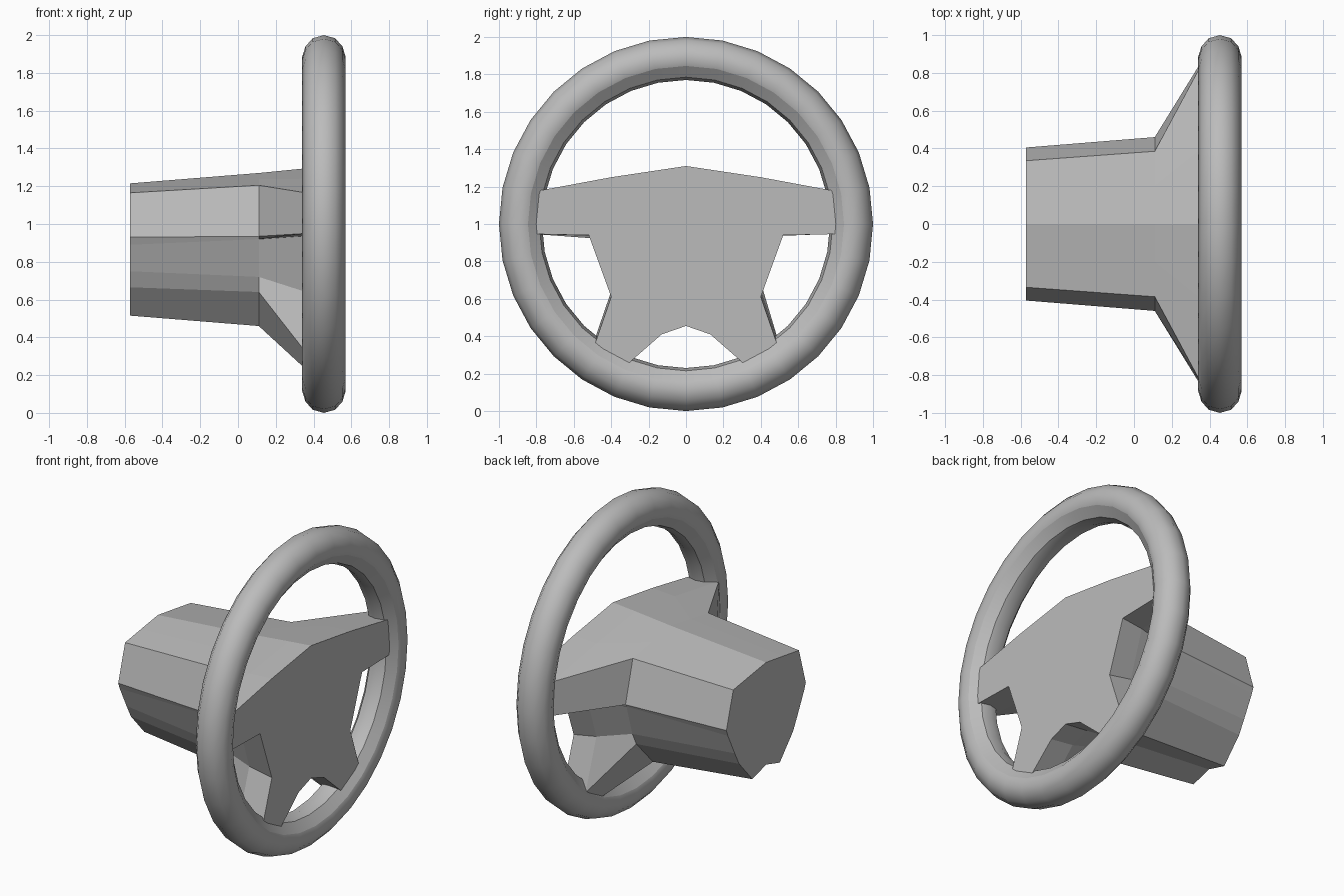
import bpy, bmesh
from math import sin, cos, pi

cube = bpy.data.objects.get("Cube")
if cube:
    bpy.data.objects.remove(cube, do_unlink=True)

grey = bpy.data.materials.new("plain_grey")
grey.use_nodes = True
grey.diffuse_color = (0.5, 0.5, 0.5, 1)
grey.node_tree.nodes["Principled BSDF"].inputs["Base Color"].default_value = (0.5, 0.5, 0.5, 1)


def finish(name, bm):
    bmesh.ops.recalc_face_normals(bm, faces=bm.faces)
    mesh = bpy.data.meshes.new(name)
    bm.to_mesh(mesh)
    bm.free()
    mesh.materials.append(grey)
    obj = bpy.data.objects.new(name, mesh)
    bpy.context.collection.objects.link(obj)
    return obj


def bridge(bm, a, b):
    """Join two closed loops of equal length with quads."""
    count = len(a)
    for i in range(count):
        j = (i + 1) % count
        bm.faces.new((a[i], a[j], b[j], b[i]))


# Rim: a rounded profile (x offset, radius) swept around the x axis
RIM_X, SEGMENTS = 0.455, 32
half = [(0.06, 0.983), (0.098, 0.94), (0.115, 0.885), (0.1, 0.845), (0.055, 0.785)]
profile = [(0, 1.0)] + half + [(0, 0.77)] + [(-x, r) for x, r in reversed(half)]
creases = {4, 5, len(profile) - 4, len(profile) - 5}

bm = bmesh.new()
rings = []
for s in range(SEGMENTS):
    t = 2 * pi * s / SEGMENTS
    rings.append([bm.verts.new((RIM_X + x, r * sin(t), 1 + r * cos(t))) for x, r in profile])
for s in range(SEGMENTS):
    bridge(bm, rings[s], rings[(s + 1) % SEGMENTS])
for face in bm.faces:
    face.smooth = True
for s in range(SEGMENTS):
    for k in creases:
        bm.edges.get((rings[s][k], rings[(s + 1) % SEGMENTS][k])).smooth = False
finish("steering_rim", bm)

# Hub: half sections (y, z) from the column end to the front plate, in the order
# peak, shoulder, arm top, arm bottom, armpit, waist, spoke outside, spoke inside, notch, centre
sections = [
    (-0.572, [(0, 1.215), (0.17, 1.19), (0.335, 1.165), (0.405, 0.93), (0.39, 0.89),
              (0.32, 0.75), (0.275, 0.665), (0.14, 0.515), (0.07, 0.535), (0, 0.555)]),
    (0.11, [(0, 1.27), (0.2, 1.237), (0.385, 1.205), (0.46, 0.935), (0.45, 0.92),
            (0.39, 0.72), (0.35, 0.64), (0.18, 0.46), (0.09, 0.48), (0, 0.5)]),
    (0.36, [(0, 1.295), (0.4, 1.24), (0.85, 1.165), (0.865, 0.95), (0.5, 0.937),
            (0.4, 0.64), (0.51, 0.32), (0.34, 0.23), (0.13, 0.43), (0, 0.47)]),
    (0.522, [(0, 1.31), (0.4, 1.25), (0.82, 1.172), (0.84, 0.947), (0.52, 0.94),
             (0.4, 0.61), (0.5, 0.32), (0.33, 0.235), (0.13, 0.41), (0, 0.455)]),
]
bm = bmesh.new()
loops = []
for x, pts in sections:
    outline = pts + [(-y, z) for y, z in reversed(pts[1:-1])]
    loops.append([bm.verts.new((x, y, z)) for y, z in outline])
for a, b in zip(loops, loops[1:]):
    bridge(bm, a, b)
bm.faces.new(loops[0])
bm.faces.new(loops[-1])
finish("hub_and_spokes", bm)
